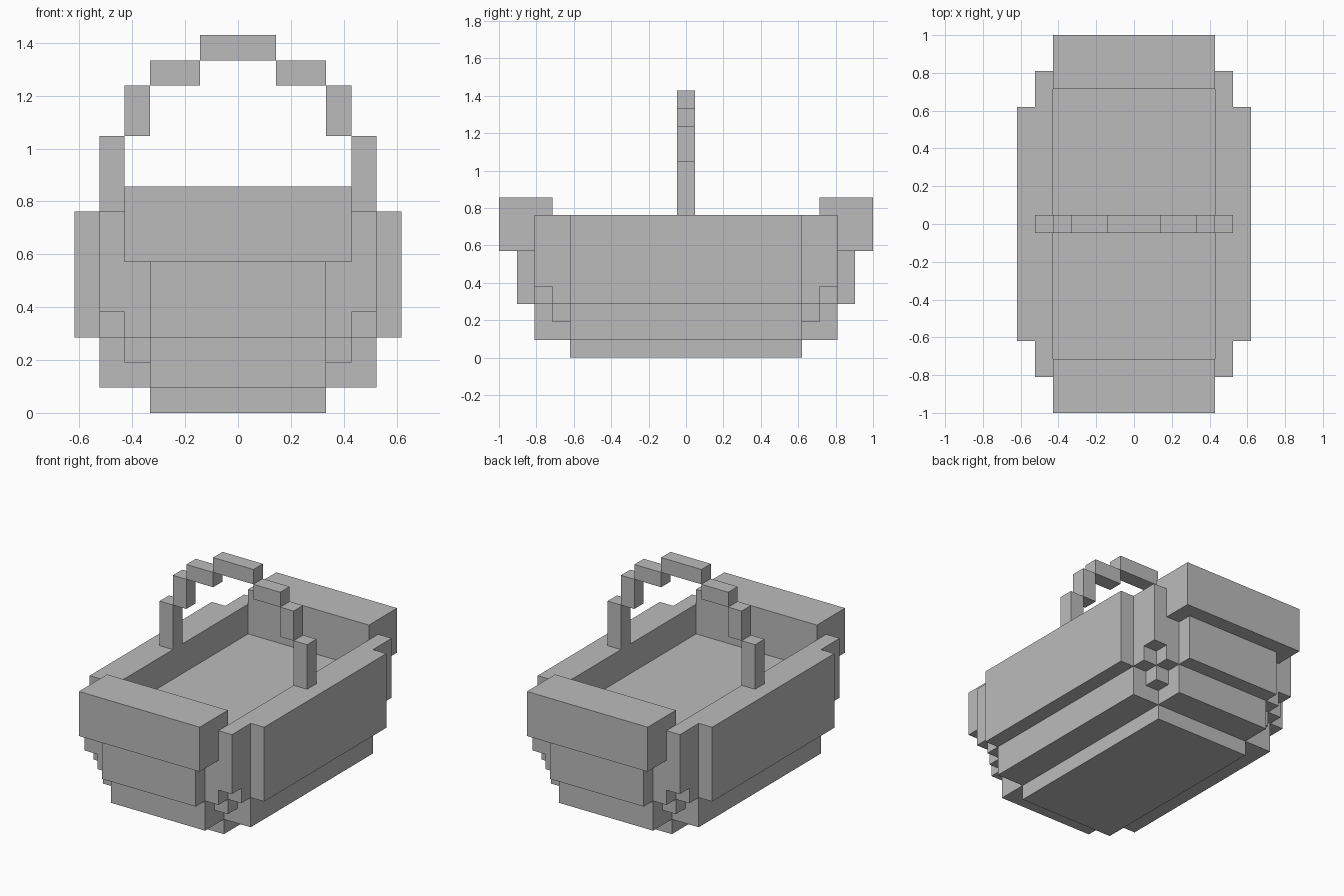
import bpy, bmesh

if "Cube" in bpy.data.objects:
    bpy.data.objects.remove(bpy.data.objects["Cube"])

U = 2 / 21  # edge length of one block

grey = bpy.data.materials.new("grey")
grey.diffuse_color = (0.5, 0.5, 0.5, 1)
grey.use_nodes = True
grey.node_tree.nodes["Principled BSDF"].inputs["Base Color"].default_value = grey.diffuse_color


def prism(name, outline, z0, z1):
    """Extrude a flat outline (in blocks) from z0 to z1."""
    bm = bmesh.new()
    low = [bm.verts.new((x * U, y * U, z0 * U)) for x, y in outline]
    face = bm.faces.new(low)
    up = bmesh.ops.extrude_face_region(bm, geom=[face])["geom"]
    bmesh.ops.translate(bm, vec=(0, 0, (z1 - z0) * U),
                        verts=[g for g in up if isinstance(g, bmesh.types.BMVert)])
    bmesh.ops.recalc_face_normals(bm, faces=bm.faces)
    mesh = bpy.data.meshes.new(name)
    bm.to_mesh(mesh)
    bm.free()
    mesh.materials.append(grey)
    obj = bpy.data.objects.new(name, mesh)
    bpy.context.collection.objects.link(obj)
    return obj


def box(name, x0, x1, y0, y1, z0, z1):
    return prism(name, [(x0, y0), (x1, y0), (x1, y1), (x0, y1)], z0, z1)


def stepped(corners):
    """Outline with stair-stepped corners, mirrored into all four quadrants."""
    quarter = []
    for i, (x, y) in enumerate(corners):
        if i:
            quarter.append((x, corners[i - 1][1]))
        quarter.append((x, y))
    back = [(-x, y) for x, y in reversed(quarter)]
    half = quarter + back
    return half + [(-x, -y) for x, y in half]


# Basket body, layer by layer; the top of the last layer is the inner floor
layers = [
    ("base", [(3.5, 6.5)], 0, 1),
    ("lower_body", [(5.5, 6.5), (3.5, 8.5)], 1, 2),
    ("lower_body_rim", [(5.5, 6.5), (4.5, 7.5), (3.5, 8.5)], 2, 3),
    ("middle_body", [(6.5, 6.5), (5.5, 7.5), (4.5, 8.5), (3.5, 9.5)], 3, 4),
    ("upper_body", [(6.5, 6.5), (5.5, 8.5), (3.5, 9.5)], 4, 6),
]
for name, corners, z0, z1 in layers:
    prism(name, stepped(corners), z0, z1)

for s, side in ((-1, "left"), (1, "right")):
    # Side walls around the floor
    wall = [(4.5, -8.5), (5.5, -8.5), (5.5, -6.5), (6.5, -6.5),
            (6.5, 6.5), (5.5, 6.5), (5.5, 8.5), (4.5, 8.5)]
    prism(side + "_wall", [(s * x, y) for x, y in wall], 6, 8)
    # Stepped handle
    for part, x0, x1, z0, z1 in (("post", 4.5, 5.5, 8, 11),
                                 ("riser", 3.5, 4.5, 11, 13),
                                 ("shoulder", 1.5, 3.5, 13, 14)):
        box(f"{side}_handle_{part}", s * x0, s * x1, -0.5, 0.5, z0, z1)
box("handle_grip", -1.5, 1.5, -0.5, 0.5, 14, 15)

# Raised end blocks
for s, end in ((-1, "front"), (1, "back")):
    box(end + "_end_block", -4.5, 4.5, s * 7.5, s * 10.5, 6, 9)
